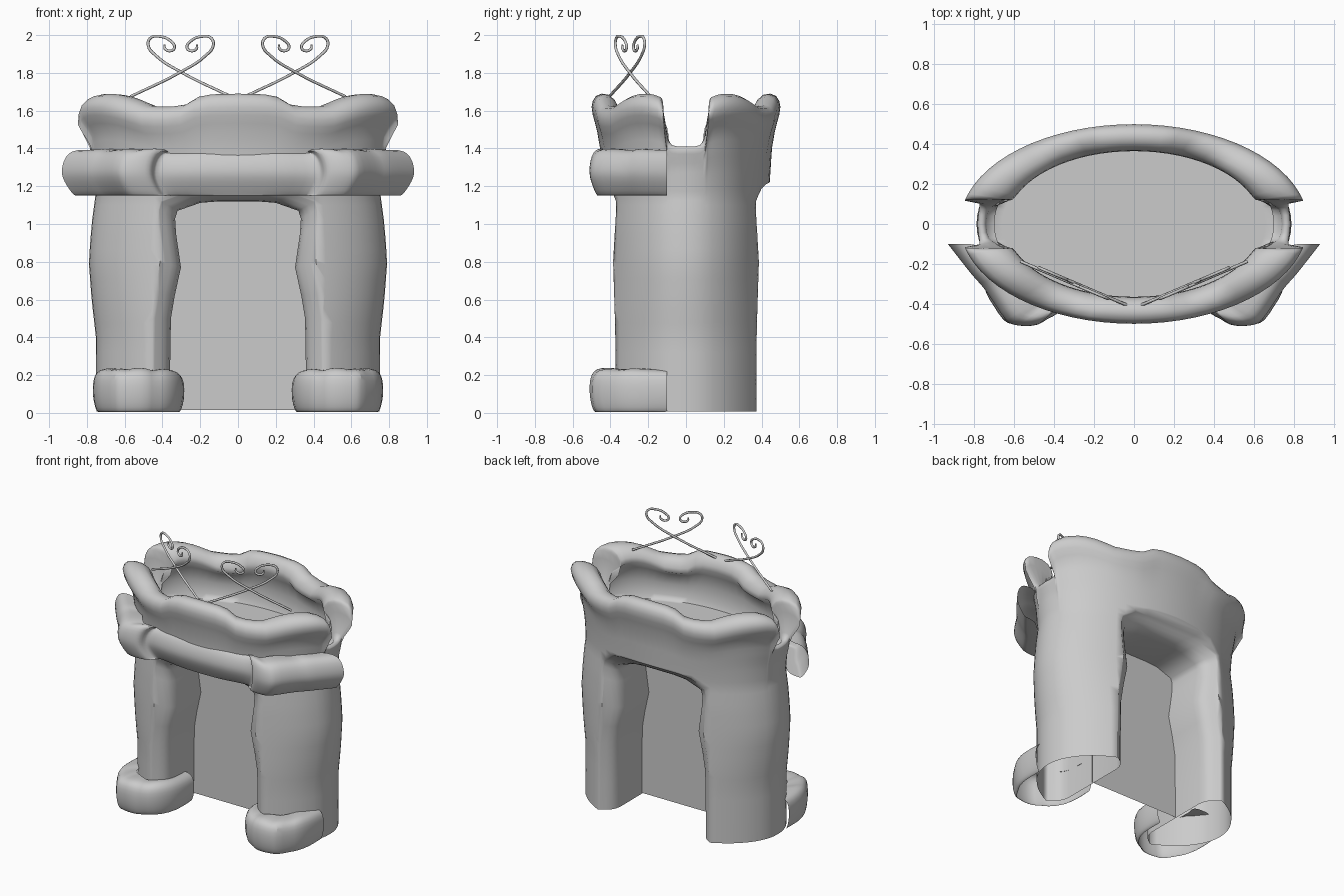
import bpy, bmesh, math
from mathutils import Vector

if "Cube" in bpy.data.objects:
    bpy.data.objects.remove(bpy.data.objects["Cube"], do_unlink=True)

stone = bpy.data.materials.new("grey_stone")
stone.use_nodes = True
stone.diffuse_color = (0.6, 0.6, 0.6, 1)
stone.node_tree.nodes["Principled BSDF"].inputs["Base Color"].default_value = stone.diffuse_color


def table(value, rows):
    """Piecewise linear lookup; each row is (key, result)."""
    if value <= rows[0][0]:
        return rows[0][1]
    for (k0, v0), (k1, v1) in zip(rows, rows[1:]):
        if value <= k1:
            return v0 + (v1 - v0) * (value - k0) / (k1 - k0)
    return rows[-1][1]


def lerp(start, end, factor):
    return start + (end - start) * factor


def loft(name, rings, closed=True, caps=True):
    """Skin a list of equally long point rings."""
    bm = bmesh.new()
    grid = [[bm.verts.new(p) for p in ring] for ring in rings]
    count = len(grid[0])
    for low, high in zip(grid, grid[1:]):
        for i in range(count if closed else count - 1):
            j = (i + 1) % count
            bm.faces.new((low[i], low[j], high[j], high[i]))
    if caps:
        bm.faces.new(grid[0][::-1])
        bm.faces.new(grid[-1])
    bmesh.ops.recalc_face_normals(bm, faces=bm.faces[:])
    mesh = bpy.data.meshes.new(name)
    bm.to_mesh(mesh)
    bm.free()
    obj = bpy.data.objects.new(name, mesh)
    bpy.context.collection.objects.link(obj)
    mesh.materials.append(stone)
    return obj


def activate(obj):
    bpy.ops.object.select_all(action="DESELECT")
    obj.select_set(True)
    bpy.context.view_layer.objects.active = obj


def smooth(obj, degrees):
    activate(obj)
    bpy.ops.object.shade_smooth_by_angle(angle=math.radians(degrees))


# Oval tower: half width and half depth by height, rim height by distance along x
HALF_WIDTH = [(0, .75), (.4, .752), (.6, .775), (.8, .79), (1, .775), (1.15, .755),
              (1.3, .765), (1.4, .785), (1.48, .795), (1.54, .83), (1.59, .868), (1.62, .872)]
HALF_DEPTH = [(0, .47), (.5, .468), (.8, .453), (1, .448), (1.12, .44), (1.2, .442), (1.4, .455),
              (1.5, .472), (1.6, .5)]
RIM_TOP = [(0, 1.69), (.215, 1.685), (.29, 1.635), (.4, 1.62), (.52, 1.625), (.61, 1.66), (.70, 1.685),
           (.75, 1.69), (.8, 1.687), (.835, 1.67), (.845, 1.64), (.849, 1.45), (.856, 1.42), (.863, 1.41)]
LIP = [(.05, .038), (.17, .012), (.4, 0), (.65, .005), (.85, .028), (.97, .065), (1, .1)]
# Inner wall down to the deck: half width, half depth, height fraction
INSIDE = [(.70, .40, .6), (.73, .415, .35), (.72, .41, .1), (.70, .395, 0), (.66, .37, 0)]
BASE, SPRING, DECK, RIM_BULGE = .008, 1.1, 1.3, 1.62

quarter = [0, .1, .17, .2, .22, .235, .25, .265, .28, .31] + [.31 + .09 * i for i in range(1, 14)]
angles = quarter + [math.pi / 2] + [math.pi - a for a in quarter[::-1]]
angles += [a + math.pi for a in angles[1:-1]]


def oval(width, depth, z, a):
    return (width * math.cos(a), depth * math.sin(a), z)


def tower_column(a):
    """Points up the outside, over the rim and down to the deck at one angle."""
    top = table(abs(math.cos(a)) * .87, RIM_TOP)
    rise = min(1, max(0, (top - 1.41) / .2))
    shoulder = top - lerp(.015, .07, rise)
    bulge = lerp(shoulder, RIM_BULGE, rise)
    levels = [(lerp(BASE, SPRING, i / 14),) * 2 for i in range(15)]
    levels += [(lerp(SPRING, shoulder, i / 12), lerp(SPRING, bulge, i / 12)) for i in range(1, 13)]
    points = [oval(table(key, HALF_WIDTH), table(key, HALF_DEPTH), z, a) for z, key in levels]
    wide, deep = table(bulge, HALF_WIDTH), table(bulge, HALF_DEPTH)
    inner_w, inner_d = lerp(.74, .64, rise), lerp(.42, .365, rise)
    if rise > .5:  # blunt rim ends beside the side gaps
        inner_d = max(inner_d, .12 / abs(math.sin(a)))
    for f, drop in LIP:
        points.append(oval(lerp(wide, inner_w, f), lerp(deep, inner_d, f),
                           top - drop * lerp(.3, 1, rise), a))
    for width, depth, f in INSIDE:
        points.append(oval(width, depth, lerp(DECK, top, f), a))
    return points


columns = [tower_column(a) for a in angles]
tower = loft("arched_tower", list(zip(*columns)))

# Doorway tunnel: right half outline, flaring towards both openings
DOOR_HALF = [(.36, .2), (.355, .5), (.335, .62), (.302, .77), (.328, .95), (.333, 1.03),
             (.32, 1.07), (.2, 1.112), (.1, 1.12)]
FLARE = [(.25, 0), (.29, .008), (.32, .025), (.345, .052), (.365, .082), (.385, .11), (.44, .16), (.6, .3)]


def door_outline(y, grow, floor):
    half = [(DOOR_HALF[0][0], floor)] + DOOR_HALF
    half = [(x + grow, z if z == floor else z + grow * max(0, z - .5)) for x, z in half]
    return [(x, y, z) for x, z in half] + [(-x, y, z) for x, z in half[::-1]]


stations = [(-y, g) for y, g in FLARE[::-1]] + FLARE
tunnel = loft("tunnel_cutter", [door_outline(y, g, -.1) for y, g in stations])
tunnel.hide_render = True
cut = tower.modifiers.new("doorway", "BOOLEAN")
cut.operation, cut.solver, cut.object = "DIFFERENCE", "EXACT", tunnel
activate(tower)
bpy.ops.object.modifier_apply(modifier=cut.name)
bpy.data.objects.remove(tunnel, do_unlink=True)

# Legs are open underneath
bm = bmesh.new()
bm.from_mesh(tower.data)
soles = [f for f in bm.faces if f.calc_center_median().z < BASE + .005 and abs(f.normal.z) > .9]
bmesh.ops.delete(bm, geom=soles, context="FACES")
bm.to_mesh(tower.data)
bm.free()
smooth(tower, 65)

# Door panel in the middle of the tunnel
panel = bpy.data.meshes.new("door_panel")
outline = door_outline(0, .006, .015)
panel.from_pydata(outline, [], [list(range(len(outline)))])
panel.materials.append(stone)
bpy.context.collection.objects.link(bpy.data.objects.new("door_panel", panel))

# Boulder courses: rounded sections (inset, height fraction) swept along a path, hollow behind
BELT_SECTION = [(.17, 0), (.075, 0), (.065, .01), (.03, .2), (.005, .4), (0, .55), (.01, .75),
                (.035, .93), (.08, 1.01), (.17, .99)]
FOOT_SECTION = [(.035, 0), (.022, .02), (.008, .2), (0, .45), (.002, .75),
                (.02, .93), (.06, 1.01), (.17, .99)]
REACH = [(.25, .06), (.29, .09), (.45, .11), (.6, .17)]  # how far in the shell runs, by x


def boulders(name, path, section, centre, bottom, height):
    """Path rows are (x, y, swell); swell lifts the top edge."""
    rings = []
    for x, y, swell in path:
        inward = (Vector((centre, -.1)) - Vector((x, y))).normalized()
        insets = [(min(d, table(abs(x), REACH)), h) for d, h in section]
        rings.append([(x + inward.x * d, min(-.1, y + inward.y * d),
                       bottom + h * height * swell) for d, h in insets])
    obj = loft(name, rings, closed=False, caps=False)
    sub = obj.modifiers.new("soften", "SUBSURF")
    sub.levels = sub.render_levels = 1
    smooth(obj, 60)


WING = [(.935, -.1, .97), (.85, -.21, .98), (.79, -.285, 1), (.765, -.305, .95), (.70, -.40, 1),
        (.64, -.495, 1), (.61, -.505, .95), (.56, -.515, 1), (.49, -.51, 1), (.46, -.495, .95),
        (.447, -.45, .91), (.43, -.435, .93), (.3, -.46, .96), (.2, -.48, .97)]
boulders("boulder_belt", WING + [(-x, y, s) for x, y, s in WING[::-1]], BELT_SECTION, 0, 1.15, .25)

FOOT = [(.77, -.1, .96), (.77, -.26, .97), (.74, -.36, 1), (.71, -.40, .94), (.65, -.50, 1),
        (.61, -.5, .95), (.56, -.515, 1), (.47, -.51, 1), (.44, -.475, .92), (.38, -.46, .99),
        (.30, -.36, .95), (.28, -.22, .9), (.285, -.1, .88)]
for side, label in ((1, "left"), (-1, "right")):
    path = [(x * side, y, s) for x, y, s in FOOT]
    boulders("foot_boulders_" + label, path, FOOT_SECTION, .53 * side, .004, .235)

# Heart-shaped wire scrolls: two crossing strands each, (offset, height)
SCROLL = [(-.265, 1.675), (0, 1.805), (.13, 1.89), (.172, 1.945), (.162, 1.983), (.115, 1.993),
          (.055, 1.97), (.033, 1.935), (.05, 1.917), (.083, 1.928), (.086, 1.95)]
for side, label in ((1, "left"), (-1, "right")):
    curve = bpy.data.curves.new("heart_scroll_" + label, "CURVE")
    curve.dimensions = "3D"
    curve.bevel_depth, curve.bevel_resolution, curve.resolution_u = .008, 1, 5
    for flip in (1, -1):
        spline = curve.splines.new("BEZIER")
        spline.bezier_points.add(len(SCROLL) - 1)
        for point, (u, z) in zip(spline.bezier_points, SCROLL):
            x = .303 + u * flip
            point.co = (x * side, -.4 + (x - .06) * .426 + .004 * flip, z)
            point.handle_left_type = point.handle_right_type = "AUTO"
        spline.bezier_points[-1].radius = .6
    curve.materials.append(stone)
    bpy.context.collection.objects.link(bpy.data.objects.new(curve.name, curve))
